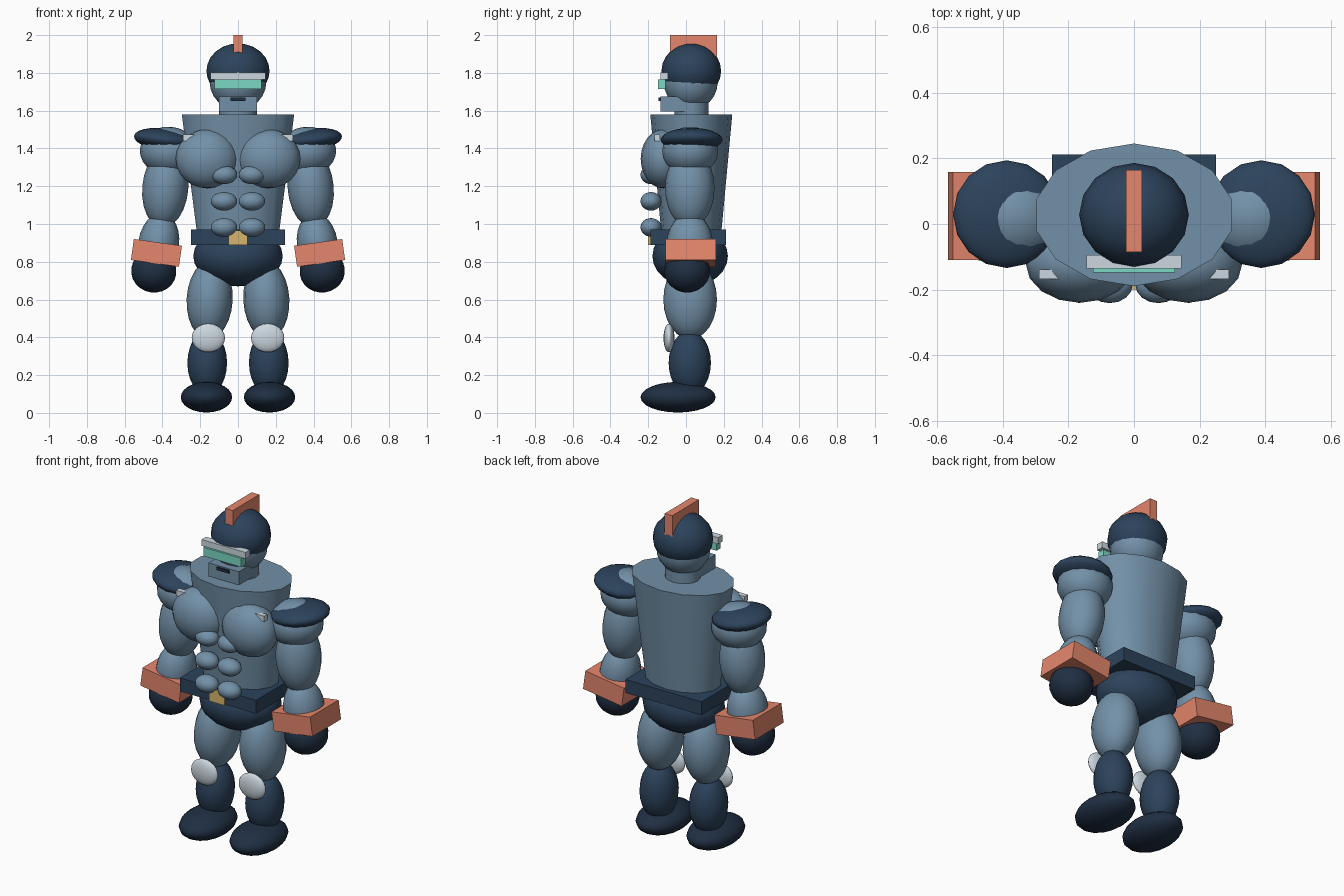
import bpy
from math import radians, pi

if "Cube" in bpy.data.objects:
    bpy.data.objects.remove(bpy.data.objects["Cube"])

def mat(name, rgb):
    m = bpy.data.materials.new(name)
    m.diffuse_color = (*rgb, 1)
    m.use_nodes = True
    m.node_tree.nodes["Principled BSDF"].inputs["Base Color"].default_value = m.diffuse_color
    return m

STEEL = mat("steel_blue", (0.17, 0.28, 0.39))
NAVY = mat("navy", (0.025, 0.055, 0.105))
DARK = mat("dark_navy", (0.014, 0.028, 0.055))
CORAL = mat("coral", (0.78, 0.24, 0.15))
PALE = mat("pale_grey", (0.6, 0.68, 0.74))
TEAL = mat("teal", (0.2, 0.68, 0.55))
GOLD = mat("gold", (0.68, 0.46, 0.15))

def finish(name, material, scale, tilt=0, smooth=True):
    o = bpy.context.object
    o.name = name
    o.scale = scale
    o.rotation_euler = (0, radians(tilt), 0)
    o.data.materials.append(material)
    if smooth:
        bpy.ops.object.shade_smooth_by_angle(angle=radians(40))
    return o

def ball(name, loc, radii, material, tilt=0):
    bpy.ops.mesh.primitive_uv_sphere_add(segments=16, ring_count=12, location=loc)
    return finish(name, material, radii, tilt)

def box(name, loc, size, material, tilt=0):
    bpy.ops.mesh.primitive_cube_add(size=1, location=loc)
    return finish(name, material, size, tilt, smooth=False)

def pair(maker, name, loc, size, material, tilt=0):
    # tilt leans the top of the part towards the body
    for side, s in (("right", -1), ("left", 1)):
        maker(f"{side}_{name}", (s * loc[0], loc[1], loc[2]), size, material, -s * tilt)

# Torso: tapered 14-sided trunk
bpy.ops.mesh.primitive_cone_add(vertices=14, radius1=0.70, radius2=1, depth=0.70,
                                location=(0, 0.028, 1.23))
finish("torso", STEEL, (0.305, 0.217, 1))

# Chest and abdomen muscles
pair(ball, "chest", (0.164, -0.12, 1.345), (0.166, 0.12, 0.156), STEEL)
for i, z in enumerate((1.26, 1.12, 0.982)):
    pair(ball, f"abdomen_{i + 1}", (0.074, -0.185, z), (0.07, 0.056, 0.049), STEEL)
pair(box, "chest_clip", (0.26, -0.153, 1.457), (0.06, 0.03, 0.033), PALE)

# Hips and belt
ball("pelvis", (0, 0.022, 0.83), (0.237, 0.2, 0.16), NAVY)
box("belt", (0, 0.012, 0.93), (0.5, 0.4, 0.08), NAVY)
box("buckle", (0, -0.18, 0.928), (0.1, 0.04, 0.076), GOLD)

# Legs
pair(ball, "thigh", (0.15, 0.022, 0.6), (0.122, 0.142, 0.21), STEEL, 3)
pair(ball, "shin", (0.163, 0.02, 0.265), (0.105, 0.112, 0.17), NAVY)
pair(ball, "knee_pad", (0.157, -0.09, 0.397), (0.088, 0.029, 0.076), PALE)
pair(ball, "foot", (0.167, -0.042, 0.083), (0.136, 0.199, 0.081), DARK)

# Arms
pair(ball, "shoulder", (0.365, 0.022, 1.385), (0.155, 0.148, 0.13), STEEL, 4)
pair(ball, "shoulder_pad", (0.388, 0.03, 1.446), (0.164, 0.164, 0.06), NAVY, 7)
pair(ball, "upper_arm", (0.385, 0.02, 1.19), (0.122, 0.131, 0.21), STEEL, 5)
pair(ball, "forearm", (0.42, 0.02, 0.895), (0.108, 0.122, 0.165), STEEL, 8)
pair(box, "cuff", (0.432, 0.025, 0.847), (0.257, 0.268, 0.112), CORAL, 8)
pair(ball, "fist", (0.446, 0.006, 0.75), (0.12, 0.122, 0.113), DARK, 8)

# Head
bpy.ops.mesh.primitive_cylinder_add(vertices=16, radius=1, depth=0.2, location=(0, 0.03, 1.6))
finish("neck", STEEL, (0.1, 0.09, 1))
ball("face", (0, 0.025, 1.752), (0.15, 0.143, 0.148), STEEL)
ball("helmet", (0, 0.028, 1.81), (0.167, 0.158, 0.146), NAVY)
box("crest", (0, 0.04, 1.93), (0.05, 0.25, 0.14), CORAL)
box("jaw", (0, -0.05, 1.635), (0.2, 0.17, 0.08), STEEL)
box("mouth", (0, -0.13, 1.66), (0.08, 0.03, 0.017), DARK)
box("visor", (0, -0.128, 1.74), (0.25, 0.04, 0.052), TEAL)
box("brow", (0, -0.115, 1.783), (0.29, 0.042, 0.038), PALE)
